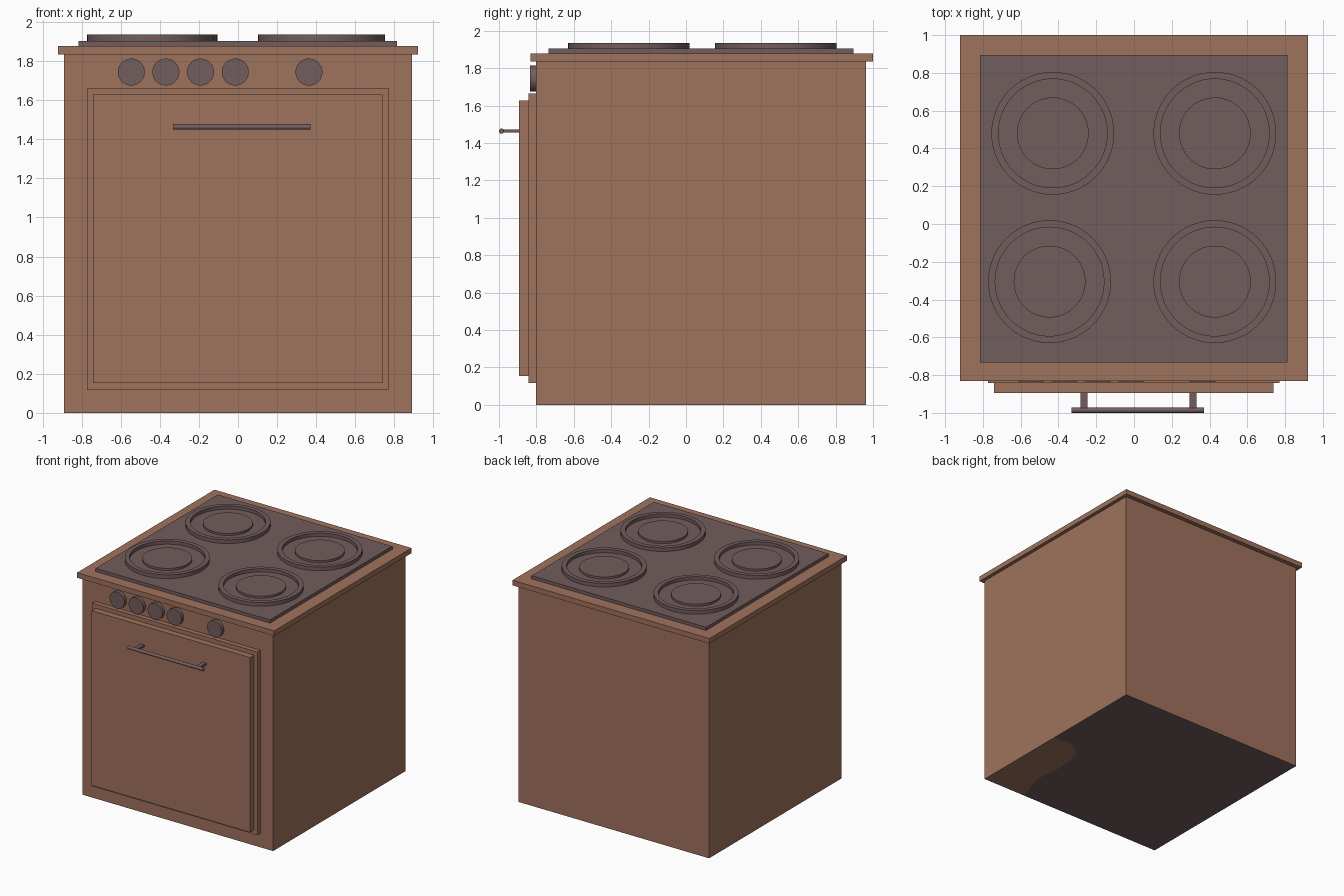
import bpy, bmesh, math
from mathutils import Matrix

if "Cube" in bpy.data.objects:
    bpy.data.objects.remove(bpy.data.objects["Cube"])


def material(name, rgb):
    m = bpy.data.materials.new(name)
    m.diffuse_color = (*rgb, 1)
    m.use_nodes = True
    m.node_tree.nodes["Principled BSDF"].inputs["Base Color"].default_value = m.diffuse_color
    return m


BROWN = material("warm brown", (0.347, 0.168, 0.107))
DARK = material("dark mauve", (0.171, 0.109, 0.109))


def finish(name, bm, *mats, smooth=False):
    me = bpy.data.meshes.new(name)
    bm.to_mesh(me)
    bm.free()
    ob = bpy.data.objects.new(name, me)
    bpy.context.collection.objects.link(ob)
    for m in mats:
        me.materials.append(m)
    if smooth:
        bpy.ops.object.select_all(action='DESELECT')
        ob.select_set(True)
        bpy.context.view_layer.objects.active = ob
        bpy.ops.object.shade_smooth_by_angle(angle=math.radians(30))
    return ob


def box_mesh(x, y, z):
    bm = bmesh.new()
    bmesh.ops.create_cube(bm, size=1)
    for v in bm.verts:
        v.co = [r[0] if c < 0 else r[1] for c, r in zip(v.co, (x, y, z))]
    return bm


def box(name, x, y, z, mat):
    return finish(name, box_mesh(x, y, z), mat)


def rod(name, centre, radius, depth, axis, mat, sides=40):
    bm = bmesh.new()
    rot = Matrix.Rotation(math.pi / 2, 4, 'Y' if axis == 'X' else 'X')
    bmesh.ops.create_cone(bm, cap_ends=True, segments=sides, radius1=radius,
                          radius2=radius, depth=depth,
                          matrix=Matrix.Translation(centre) @ rot)
    return finish(name, bm, mat, smooth=True)


def lathe(name, centre, profile, mat, sides=56):
    bm = bmesh.new()
    rings = []
    for r, z in profile:
        rings.append([bm.verts.new((centre[0] + r * math.cos(2 * math.pi * i / sides),
                                    centre[1] + r * math.sin(2 * math.pi * i / sides), z))
                      for i in range(sides)])
    for a, b in zip(rings, rings[1:]):
        for i in range(sides):
            j = (i + 1) % sides
            bm.faces.new((a[i], a[j], b[j], b[i]))
    bm.faces.new(rings[-1])
    return finish(name, bm, mat, smooth=True)


# cabinet: brown sides, dark underside with a curved brown corner
X, Y0, Y1 = 0.89, -0.803, 0.963
bm = box_mesh((-X, X), (Y0, Y1), (0, 1.834))
bm.normal_update()
bmesh.ops.delete(bm, geom=[f for f in bm.faces if f.normal.z < -0.5], context='FACES_ONLY')
curve = [(X, 0.062), (0.741, 0.078), (0.658, 0.043), (0.573, -0.033),
         (0.543, -0.28), (0.566, -0.552), (0.477, Y0)]
outlines = ([(X, Y0)] + curve,
            curve[::-1] + [(X, Y1), (-X, Y1), (-X, Y0)])
for index, outline in enumerate(outlines):
    face = bm.faces.new([bm.verts.new((x, y, 0)) for x, y in outline])
    face.normal_update()
    if face.normal.z > 0:
        face.normal_flip()
    face.material_index = index
finish("cabinet", bm, BROWN, DARK)

# worktop and hob plate
box("worktop", (-0.92, 0.92), (-0.832, 1.0), (1.834, 1.877), BROWN)
box("hob_plate", (-0.815, 0.813), (-0.734, 0.896), (1.877, 1.904), DARK)

# four burners: raised rim, recess and centre disc
profile = [(0.325, 1.902), (0.325, 1.935), (0.288, 1.935), (0.288, 1.908),
           (0.19, 1.908), (0.19, 1.926)]
for n, c in enumerate([(-0.43, 0.48), (0.428, 0.48), (-0.447, -0.305), (0.428, -0.305)]):
    lathe(f"burner_{n + 1}", c, profile, DARK)

# oven door in two steps
box("door_frame", (-0.773, 0.771), (-0.842, Y0), (0.117, 1.663), BROWN)
box("door_panel", (-0.741, 0.739), (-0.894, -0.842), (0.153, 1.628), BROWN)

# handle bar on two flat brackets
rod("handle_bar", (0.019, -0.986, 1.463), 0.014, 0.702, 'X', DARK, 24)
for n, x in enumerate((-0.265, 0.312)):
    box(f"handle_bracket_{n + 1}", (x - 0.018, x + 0.018), (-0.984, -0.894),
        (1.455, 1.471), DARK)

# control knobs
for n, x in enumerate((-0.546, -0.369, -0.192, -0.014, 0.363)):
    rod(f"knob_{n + 1}", (x, -0.817, 1.744), 0.069, 0.032, 'Y', DARK)
